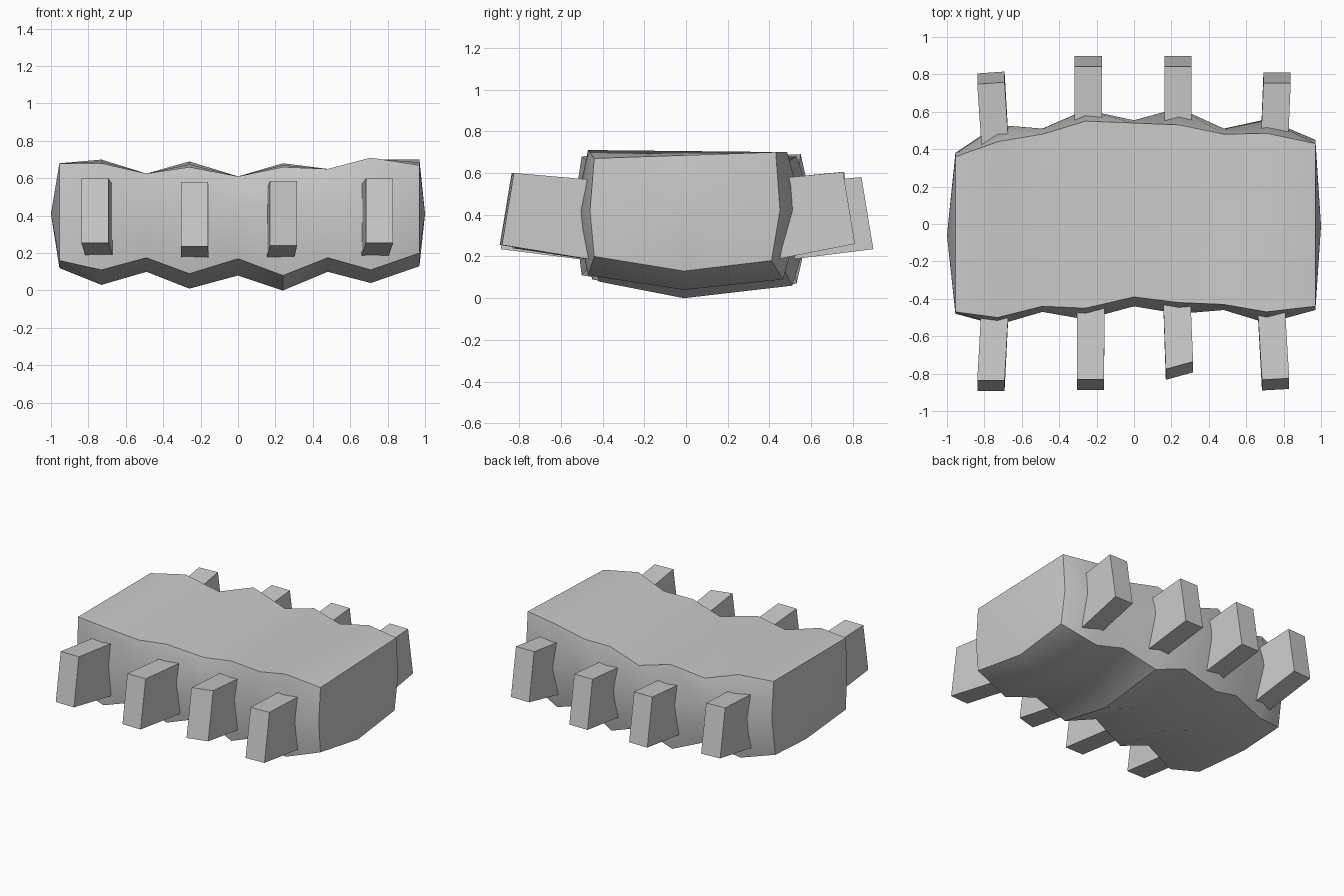
import bpy, bmesh, math

if "Cube" in bpy.data.objects:
    bpy.data.objects.remove(bpy.data.objects["Cube"])


def finish(bm, name):
    bmesh.ops.recalc_face_normals(bm, faces=bm.faces)
    mesh = bpy.data.meshes.new(name)
    bm.to_mesh(mesh)
    bm.free()
    obj = bpy.data.objects.new(name, mesh)
    bpy.context.collection.objects.link(obj)
    return obj


# Scalloped body: x, front top y/z, front mid y, back top y/z, back mid y,
# bottom edge z, bottom centre z
stations = [
    (-.955, -.47, .68, -.48, .36, .68, .38, .16, .12),
    (-.73, -.50, .68, -.54, .44, .70, .53, .11, .03),
    (-.49, -.44, .625, -.47, .48, .625, .51, .175, .10),
    (-.26, -.45, .66, -.51, .55, .69, .61, .09, .01),
    (.00, -.39, .61, -.44, .54, .61, .555, .17, .08),
    (.24, -.42, .66, -.48, .53, .68, .62, .08, .00),
    (.48, -.43, .65, -.46, .48, .65, .51, .175, .10),
    (.71, -.47, .71, -.53, .485, .70, .56, .11, .04),
    (.97, -.44, .67, -.46, .43, .70, .45, .20, .13),
]
bm = bmesh.new()
rings = []
for x, fy, fz, fm, by, bz, bk, ez, cz in stations:
    section = [(fy, fz), (fm, .42), (fy, ez), (-.01, cz),
               (by - .02, ez - .02), (bk, .42), (by, bz), (0, (fz + bz) / 2)]
    rings.append([bm.verts.new((x, y, z)) for y, z in section])
for a, b in zip(rings, rings[1:]):
    for i in range(8):
        j = (i + 1) % 8
        bm.faces.new((a[i], a[j], b[j], b[i]))
# Slightly bulging end caps
for ring, x, y in ((rings[0], -1, -.06), (rings[-1], 1, -.01)):
    tip = bm.verts.new((x, y, .41))
    for i in range(8):
        bm.faces.new((ring[i], ring[(i + 1) % 8], tip))
body = finish(bm, "body")
bpy.context.view_layer.objects.active = body
body.select_set(True)
bpy.ops.object.shade_smooth_by_angle(angle=math.radians(38))


# Stubby block legs, tilted up and outward
def leg(name, side, root_x, tip_x, reach, top, skew=0, w=.073):
    bm = bmesh.new()
    loops = []
    for x, y_top, y_bot, z_top, z_bot in (
            (root_x, .30, .30, top - .045, .16),
            (tip_x, reach - .057, reach, top, top - .345)):
        loops.append([bm.verts.new((x + s * w, side * (y - s * k), z))
                      for s, y, z in ((-1, y_top, z_top), (1, y_top, z_top),
                                      (1, y_bot, z_bot), (-1, y_bot, z_bot))
                      for k in ((skew if x == tip_x and y > .31 else 0),)])
    a, b = loops
    bm.faces.new(a)
    bm.faces.new(b)
    for i in range(4):
        j = (i + 1) % 4
        bm.faces.new((a[i], a[j], b[j], b[i]))
    finish(bm, name)


front = [(-.735, -.765, .893, .60, 0), (-.23, -.233, .888, .58, 0),
         (.225, .243, .813, .585, .02), (.725, .757, .886, .60, .004)]
back = [(-.735, -.765, .81, .605, -.005), (-.245, -.245, .898, .58, 0),
        (.235, .235, .898, .58, 0), (.745, .765, .81, .605, 0)]
for n, (f, b) in enumerate(zip(front, back), 1):
    leg(f"front_leg_{n}", -1, *f)
    leg(f"back_leg_{n}", 1, *b)
